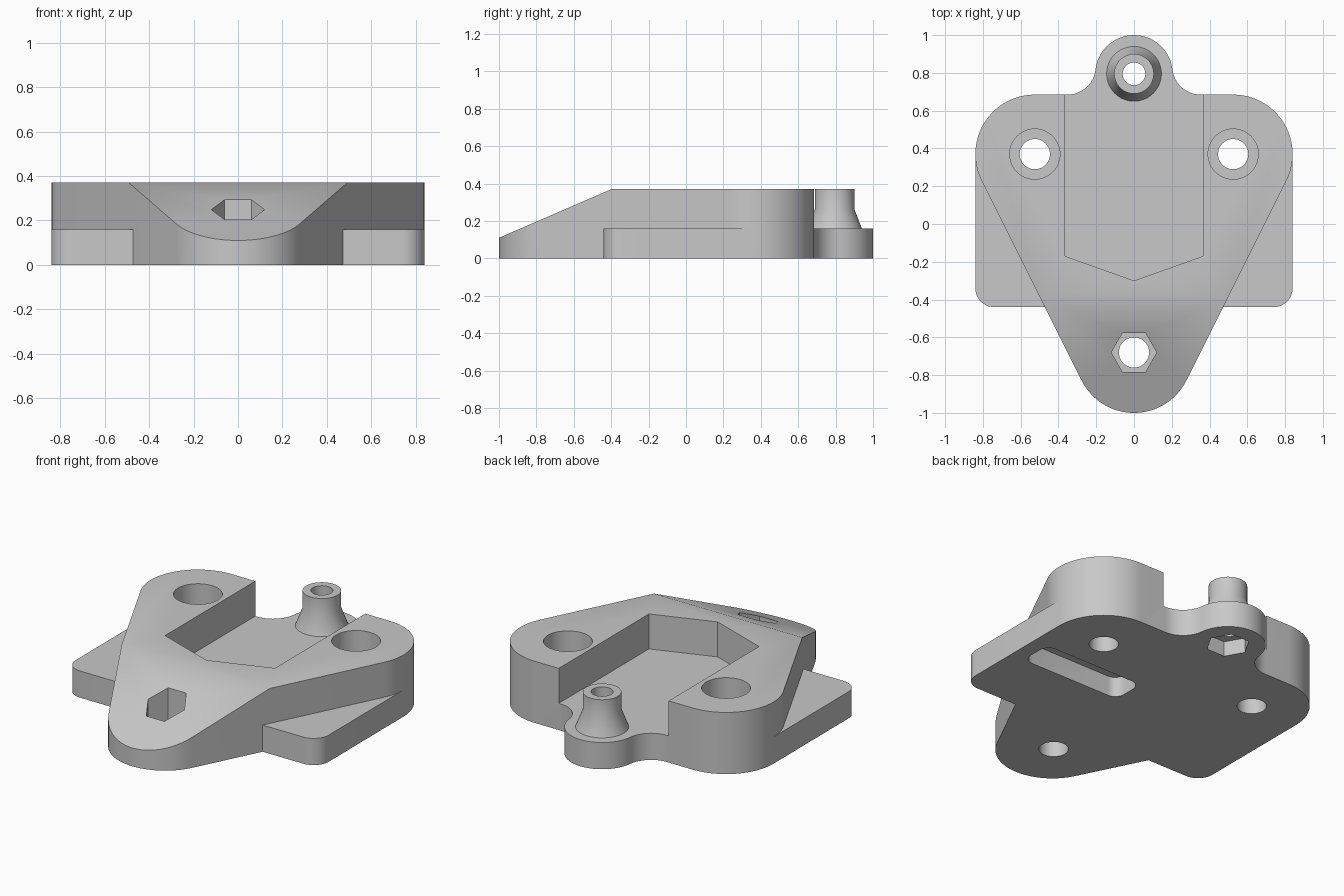
import bpy
import bmesh
from math import atan2, cos, sin, radians, degrees, sqrt
from mathutils import Matrix, Vector

cube = bpy.data.objects.get("Cube")
if cube:
    bpy.data.objects.remove(cube, do_unlink=True)

# One plain grey material
grey = bpy.data.materials.new("plain_grey")
grey.use_nodes = True
colour = (0.58, 0.58, 0.58, 1)
grey.diffuse_color = colour
grey.node_tree.nodes["Principled BSDF"].inputs["Base Color"].default_value = colour


def arc(cx, cy, r, a0, a1, n=12):
    angles = [radians(a0 + (a1 - a0) * i / n) for i in range(n + 1)]
    return [(cx + r * cos(a), cy + r * sin(a)) for a in angles]


def mirrored(half):
    """Close a right-hand half outline by mirroring it across x = 0."""
    return half + [(-x, y) for x, y in reversed(half) if x > 1e-4]


def prism(name, outline, z0, z1):
    """Extrude a flat outline upward from z0 to z1."""
    pts = []
    for p in outline:
        if not pts or (Vector(p) - Vector(pts[-1])).length > 1e-4:
            pts.append(p)
    bm = bmesh.new()
    face = bm.faces.new([bm.verts.new((x, y, z0)) for x, y in pts])
    top = bmesh.ops.extrude_face_region(bm, geom=[face])["geom"]
    verts = [g for g in top if isinstance(g, bmesh.types.BMVert)]
    bmesh.ops.translate(bm, vec=(0, 0, z1 - z0), verts=verts)
    return finish(name, bm)


def finish(name, bm):
    bmesh.ops.recalc_face_normals(bm, faces=bm.faces)
    mesh = bpy.data.meshes.new(name)
    bm.to_mesh(mesh)
    bm.free()
    mesh.materials.append(grey)
    obj = bpy.data.objects.new(name, mesh)
    bpy.context.collection.objects.link(obj)
    return obj


def circle(x, y, r, n=48):
    return arc(x, y, r, 0, 360 - 360 / n, n - 1)


def combine(target, tool, operation):
    """Apply a boolean and discard the tool object."""
    mod = target.modifiers.new("boolean", "BOOLEAN")
    mod.operation = operation
    mod.solver = "EXACT"
    mod.object = tool
    bpy.context.view_layer.objects.active = target
    bpy.ops.object.modifier_apply(modifier=mod.name)
    bpy.data.objects.remove(tool, do_unlink=True)


HOLE_X, HOLE_Y, CORNER = 0.525, 0.37, 0.315
TIP_Y, TIP_R = -0.69, 0.31
PLATE_Z, TOP_Z = 0.16, 0.37
BACK_Y = HOLE_Y + CORNER
BOSS_Y, LOBE_R, FILLET = 0.795, 0.205, 0.15

# Tall body: tapers to a rounded front tip
side = -degrees(atan2(HOLE_X, HOLE_Y - TIP_Y))
back_corner = arc(HOLE_X, HOLE_Y, CORNER, 0, 90, 20)
body = prism("bracket_body", mirrored(
    arc(0, TIP_Y, TIP_R, -90, side, 20)
    + arc(HOLE_X, HOLE_Y, CORNER, side, 0, 6) + back_corner), 0, TOP_Z)

# Front slope, cut by a wedge drawn in the y-z plane
slope = prism("slope_cutter", [(-1.2, 0.0233), (-0.4, TOP_Z), (-0.4, 0.8), (-1.2, 0.8)], -1, 1)
slope.data.transform(Matrix(((0, 0, 1, 0), (1, 0, 0, 0), (0, 1, 0, 0), (0, 0, 0, 1))))
combine(body, slope, "DIFFERENCE")

# Pocket open to the back with a pointed front end
pocket = prism("pocket_cutter", mirrored([(0, -0.3), (0.365, -0.17), (0.365, 1)]), PLATE_Z, 0.6)
combine(body, pocket, "DIFFERENCE")

# Low base plate with a filleted round lobe at the back
fy = BACK_Y + FILLET
fx = sqrt((LOBE_R + FILLET) ** 2 - (fy - BOSS_Y) ** 2)
meet = degrees(atan2(fy - BOSS_Y, fx))
plate = prism("base_plate", mirrored(
    arc(0.74, -0.34, 0.1, -90, 0) + back_corner
    + arc(fx, fy, FILLET, 270, 180 + meet)
    + arc(0, BOSS_Y, LOBE_R, meet, 90, 18)), 0, PLATE_Z)
combine(body, plate, "UNION")

# Flared boss, a stack of rings capped at both ends
bm = bmesh.new()
rings = [[bm.verts.new((x, y, z)) for x, y in circle(0, BOSS_Y, r)]
         for r, z in ((0.145, 0.12), (0.145, PLATE_Z), (0.105, 0.265), (0.105, TOP_Z))]
for low, high in zip(rings, rings[1:]):
    for i in range(len(low)):
        bm.faces.new((low[i - 1], low[i], high[i], high[i - 1]))
bm.faces.new(rings[0])
bm.faces.new(rings[-1])
combine(body, finish("boss", bm), "UNION")

# Counterbored corner holes
for x in (-HOLE_X, HOLE_X):
    combine(body, prism("bolt_hole", circle(x, HOLE_Y, 0.08), -0.1, 0.6), "DIFFERENCE")
    combine(body, prism("counterbore", circle(x, HOLE_Y, 0.133), PLATE_Z, 0.6), "DIFFERENCE")

# Front and boss holes, each with a hexagonal nut recess
for y, r, z0, z1 in ((-0.68, 0.08, 0.1, 0.6), (BOSS_Y, 0.06, -0.1, 0.09)):
    combine(body, prism("bolt_hole", circle(0, y, r), -0.2, 0.7), "DIFFERENCE")
    combine(body, prism("nut_recess", circle(0, y, 0.12, 6), z0, z1), "DIFFERENCE")

# Rounded slot under the left side
slot = []
for x, y, a in ((0.69, 0.1, 0), (0.15, 0.1, 90), (0.15, 0.02, 180), (0.69, 0.02, 270)):
    slot += arc(x, y, 0.06, a, a + 90, 8)
combine(body, prism("slot_cutter", slot, -0.1, 0.12), "DIFFERENCE")

# Smooth curves, sharp edges
bpy.ops.object.select_all(action="DESELECT")
body.select_set(True)
bpy.context.view_layer.objects.active = body
bpy.ops.object.shade_smooth_by_angle(angle=radians(30))
